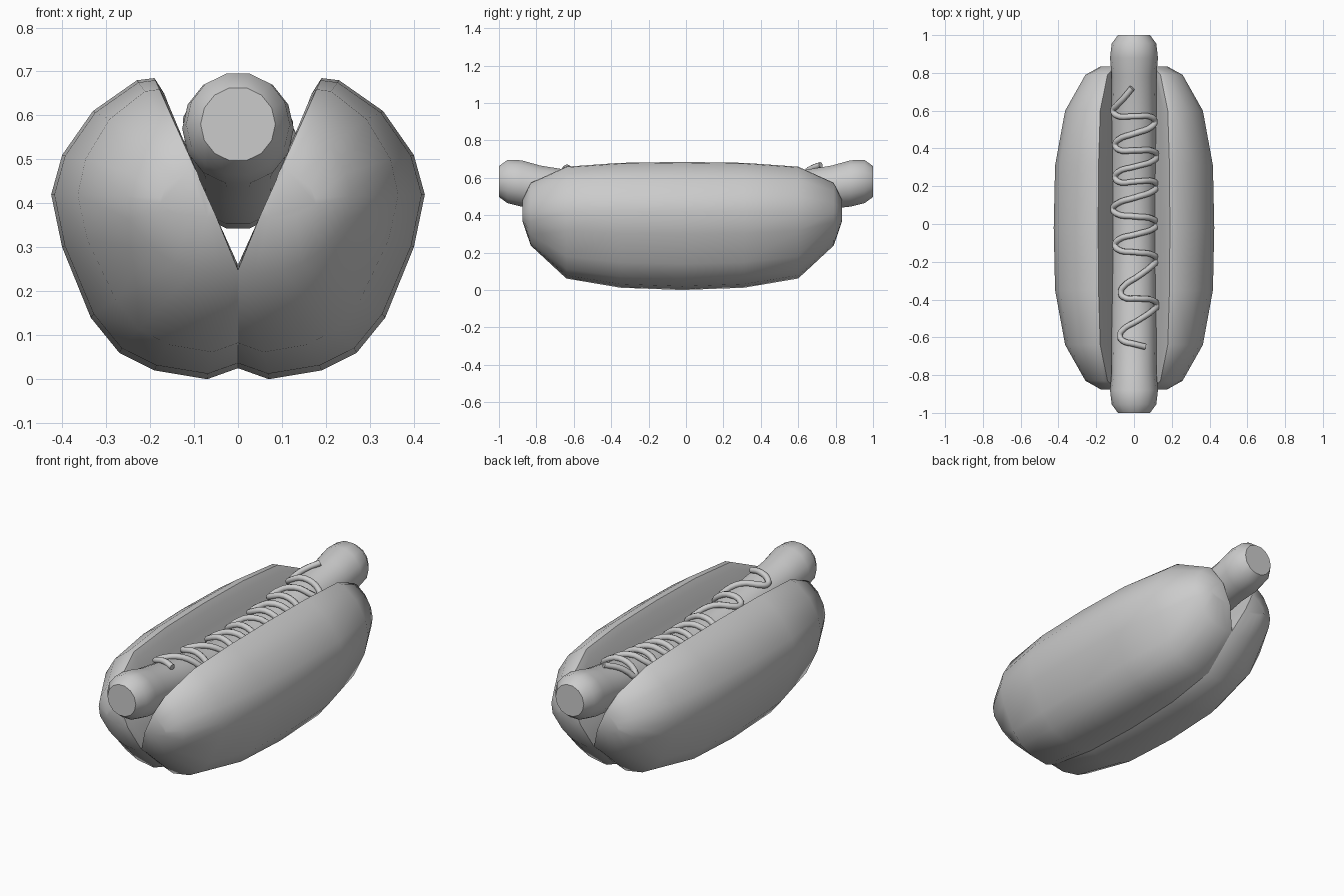
import bpy, bmesh, math

if "Cube" in bpy.data.objects:
    bpy.data.objects.remove(bpy.data.objects["Cube"])


def loft(name, rings):
    """Skin a list of closed rings and cap both ends."""
    bm = bmesh.new()
    rows = [[bm.verts.new(p) for p in ring] for ring in rings]
    n = len(rows[0])
    for a, b in zip(rows, rows[1:]):
        for i in range(n):
            j = (i + 1) % n
            bm.faces.new((a[i], a[j], b[j], b[i]))
    bm.faces.new(rows[0])
    bm.faces.new(rows[-1])
    bmesh.ops.recalc_face_normals(bm, faces=bm.faces[:])
    me = bpy.data.meshes.new(name)
    bm.to_mesh(me)
    bm.free()
    ob = bpy.data.objects.new(name, me)
    bpy.context.collection.objects.link(ob)
    bpy.context.view_layer.objects.active = ob
    ob.select_set(True)
    bpy.ops.object.shade_smooth_by_angle(angle=math.radians(50))
    ob.select_set(False)
    return ob


# Bun halves: one cross-section, shrunk towards the ends along the V cut
def cut_x(z):
    return max(0.0, (z - 0.26) * 0.45)


section = [(0, 0.025), (0.07, 0.0), (0.19, 0.02), (0.27, 0.06), (0.335, 0.14),
           (0.40, 0.30), (0.425, 0.42), (0.40, 0.51), (0.33, 0.61), (0.23, 0.68),
           (0.19, 0.685), (0.168, 0.65), (0.144, 0.58), (0.09, 0.46),
           (0.045, 0.36), (0, 0.26)]
half = [(0.855, 0.30, 0.10), (0.81, 0.53, 0.42), (0.62, 0.83, 0.85), (0.33, 0.98, 0.97)]
stations = [(-y, a, b) for y, a, b in half] + [(0, 1, 1)] + half[::-1]

for name, side in (("bun_right", 1), ("bun_left", -1)):
    rings = []
    for y, sx, sz in stations:
        ring = []
        for x, z in section:
            k = sz if z < 0.41 else sz ** 0.6
            z2 = 0.41 + (z - 0.41) * k
            x2 = cut_x(z2) + (x - cut_x(z)) * sx
            ring.append((side * x2, y - 0.02, z2))
        rings.append(ring)
    loft(name, rings)


# Sausage: sagging tube with blunt rounded ends
def sag(y):
    return 0.46 + 0.12 * min(1.0, abs(y) / 0.93) ** 1.6


tube = [(1.0, 0.085), (0.955, 0.118), (0.88, 0.127), (0.78, 0.118),
        (0.6, 0.12), (0.4, 0.12), (0.2, 0.12)]
tube = [(-y, r) for y, r in tube] + [(0, 0.12)] + tube[::-1]
N = 14
loft("sausage", [[(r * math.cos(2 * math.pi * i / N), y,
                   sag(y) + r * math.sin(2 * math.pi * i / N)) for i in range(N)]
                 for y, r in tube])

# Sauce: round cord zigzagging over the sausage
turns = [(-0.11, 0.60), (0.11, 0.54), (-0.10, 0.42), (0.12, 0.36), (-0.10, 0.25),
         (0.12, 0.20), (-0.11, 0.08), (0.12, 0.0), (-0.10, -0.11), (0.12, -0.19),
         (-0.07, -0.36), (0.12, -0.43), (-0.075, -0.59)]
path = [(-0.01, 0.72), (-0.06, 0.66)]
for i, (x, y) in enumerate(turns):
    path += [(x * 0.85, y + 0.025), (x, y), (x * 0.85, y - 0.025)]
    if i + 1 < len(turns):
        x2, y2 = turns[i + 1]
        path.append(((x + x2) / 2, (y + y2) / 2))
path += [(0.0, -0.635), (0.06, -0.65)]

cu = bpy.data.curves.new("sauce", 'CURVE')
cu.dimensions = '3D'
cu.bevel_depth = 0.016
cu.bevel_resolution = 2
cu.resolution_u = 4
cu.use_fill_caps = True
sp = cu.splines.new('BEZIER')
sp.bezier_points.add(len(path) - 1)
for bp, (x, y) in zip(sp.bezier_points, path):
    bp.co = (x, y, sag(y) + math.sqrt(0.13 ** 2 - x * x))
    bp.handle_left_type = bp.handle_right_type = 'AUTO'
sp.use_smooth = True
bpy.context.collection.objects.link(bpy.data.objects.new("sauce", cu))
